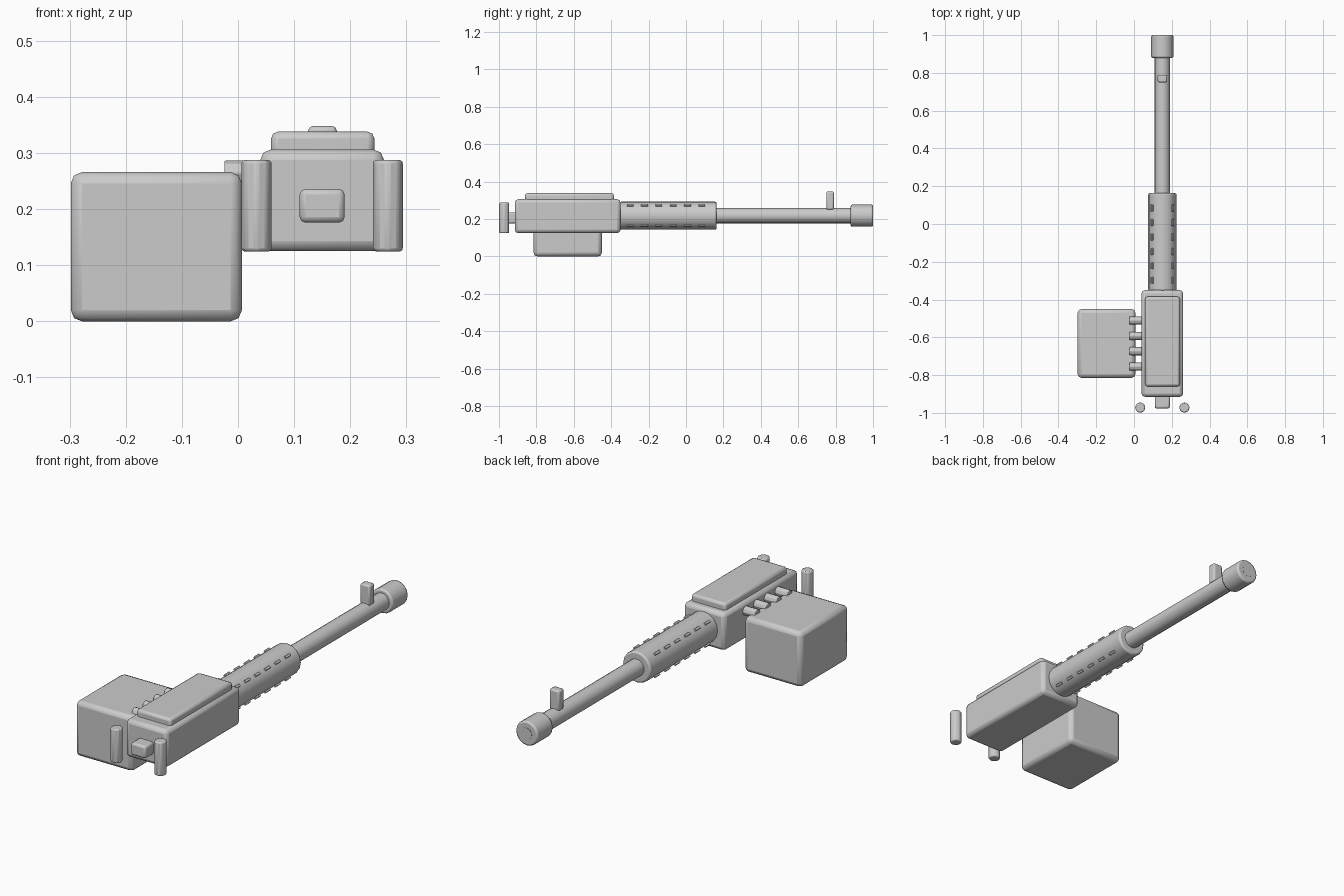
import bpy
from math import cos, sin, pi, radians

if "Cube" in bpy.data.objects:
    bpy.data.objects.remove(bpy.data.objects["Cube"])

CX, CZ = 0.15, 0.218   # gun axis


def finish(ob, name, bevel, segments=2):
    ob.name = name
    if bevel:
        m = ob.modifiers.new("Bevel", 'BEVEL')
        m.width, m.segments = bevel, segments
        m.limit_method, m.angle_limit = 'ANGLE', radians(32)
    bpy.ops.object.shade_smooth_by_angle(angle=radians(32))
    return ob


def box(name, x, y, z, bevel):
    """Bevelled box from (min, max) ranges."""
    bpy.ops.mesh.primitive_cube_add(
        size=1, location=[(a + b) / 2 for a, b in (x, y, z)])
    ob = bpy.context.object
    ob.scale = [b - a for a, b in (x, y, z)]
    bpy.ops.object.transform_apply(location=False, rotation=False, scale=True)
    return finish(ob, name, bevel)


def rod(name, r, length, centre, axis, sides, bevel):
    rot = {'x': (0, pi / 2, 0), 'y': (pi / 2, 0, 0), 'z': (0, 0, 0)}[axis]
    bpy.ops.mesh.primitive_cylinder_add(
        vertices=sides, radius=r, depth=length, location=centre, rotation=rot)
    return finish(bpy.context.object, name, bevel)


def rod_y(name, r, y0, y1, sides, bevel):
    return rod(name, r, y1 - y0, (CX, (y0 + y1) / 2, CZ), 'y', sides, bevel)


# Receiver, feed cover, trigger block
box("receiver", (0.04, 0.26), (-0.915, -0.35), (0.125, 0.306), 0.018)
box("feed_cover", (0.059, 0.243), (-0.86, -0.385), (0.28, 0.338), 0.012)
box("trigger_block", (0.11, 0.19), (-0.977, -0.90), (0.176, 0.236), 0.01)

# Ammunition box
box("ammo_box", (-0.298, 0.007), (-0.815, -0.45), (0.0, 0.266), 0.02)

# Belt of cartridges bridging box and receiver
for i in range(4):
    rod(f"cartridge_{i + 1}", 0.022, 0.085,
        (0.018, -0.755 + i * 0.0815, 0.265), 'x', 8, 0.003)

# Twin rear grips
for side, name in ((-1, "left_grip"), (1, "right_grip")):
    rod(name, 0.028, 0.163, (CX + side * 0.117, -0.972, 0.206), 'z', 8, 0.006)

# Barrel group
rod_y("barrel_jacket", 0.075, -0.355, 0.163, 16, 0.008)
rod_y("barrel", 0.041, 0.10, 0.95, 16, 0)
rod_y("muzzle", 0.059, 0.88, 1.0, 16, 0.008)
rod_y("muzzle_bore", 0.028, 0.95, 1.001, 16, 0)

# Rows of jacket vents on the four diagonals
for row in range(4):
    a = pi / 4 + row * pi / 2
    for i in range(6):
        y = -0.298 + i * 0.0765
        ob = box(f"jacket_vent_{row + 1}_{i + 1}", (-0.006, 0.006),
                 (-0.018, 0.018), (-0.008, 0.008), 0.002)
        ob.location = (CX + 0.074 * cos(a), y, CZ + 0.074 * sin(a))
        ob.rotation_euler = (0, pi / 2 - a, 0)

# Front sight
box("front_sight", (0.125, 0.176), (0.75, 0.79), (0.25, 0.348), 0.008)
